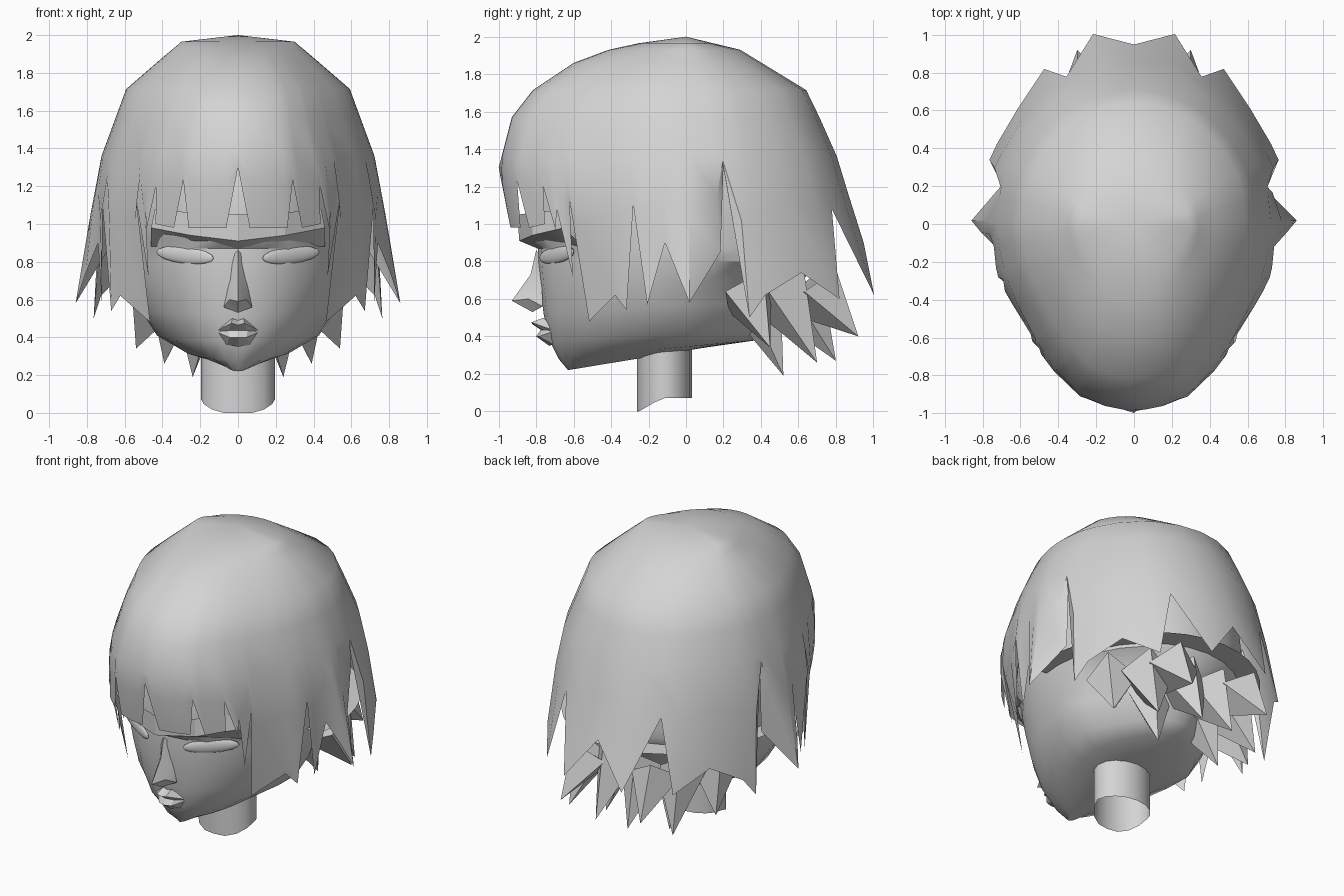
import bpy, bmesh, math
from mathutils import Vector

cube = bpy.data.objects.get("Cube")
if cube:
    bpy.data.objects.remove(cube, do_unlink=True)

GREY = (0.66, 0.66, 0.66, 1)
clay = bpy.data.materials.new("light_grey")
clay.use_nodes = True
clay.diffuse_color = GREY
clay.node_tree.nodes["Principled BSDF"].inputs["Base Color"].default_value = GREY


def make(name, verts, faces, angle=40):
    """Mesh object with consistent normals and angle-limited smoothing."""
    mesh = bpy.data.meshes.new(name)
    mesh.from_pydata(verts, [], faces)
    bm = bmesh.new()
    bm.from_mesh(mesh)
    bmesh.ops.remove_doubles(bm, verts=bm.verts, dist=0.0005)
    bmesh.ops.recalc_face_normals(bm, faces=bm.faces)
    bm.to_mesh(mesh)
    bm.free()
    mesh.materials.append(clay)
    obj = bpy.data.objects.new(name, mesh)
    bpy.context.collection.objects.link(obj)
    bpy.ops.object.select_all(action='DESELECT')
    obj.select_set(True)
    bpy.context.view_layer.objects.active = obj
    bpy.ops.object.shade_smooth_by_angle(angle=math.radians(angle))
    return obj


def loft(rings, closed=True):
    """Vertices and quads joining rings of equal length."""
    n = len(rings[0])
    verts = [p for ring in rings for p in ring]
    faces = []
    for r in range(len(rings) - 1):
        for i in range(n if closed else n - 1):
            j = (i + 1) % n
            faces.append((r * n + i, r * n + j, r * n + n + j, r * n + n + i))
    return verts, faces


def mirrored(name, half, faces, angle=30):
    """Half of a face part on the +x side, reflected across the centre."""
    n = len(half)
    verts = list(half) + [(-x, y, z) for x, y, z in half]
    make(name, verts, faces + [tuple(i + n for i in reversed(f)) for f in faces], angle)


def lookup(table, z):
    """Piecewise linear profile, listed from the top down."""
    for (za, a), (zb, b) in zip(table, table[1:]):
        if z >= zb:
            return a + (b - a) * (z - za) / (zb - za)
    return table[-1][1]


# Hair silhouettes: (height, reach)
SIDE = [(2, 0), (1.965, .3), (1.72, .59), (1.34, .73), (1, .79), (.58, .86)]
FRONT = [(2, 0), (1.95, .36), (1.86, .6), (1.75, .79), (1.57, .93), (1.3, 1), (.98, .94), (.5, .84)]
BACK = [(2, 0), (1.93, .29), (1.71, .65), (1.35, .81), (1.08, .89), (.62, 1.04)]


def hair_point(deg, z, scale=1, pull=1):
    """Point on the hair surface; the front half tapers, pull narrows it."""
    a = math.radians(deg)
    front = math.cos(a) > 0
    taper = 1 - .09 * math.sin(2 * a) ** 2 if front else 1
    x = lookup(SIDE, z) * math.sin(a) * taper * pull
    return (scale * x, -scale * lookup(FRONT if front else BACK, z) * math.cos(a), z)


# Jagged hem: angle from the front, height of tip or notch, sideways pull
HEM = [(0, 1.3, 1), (4.5, .98, 1), (12, .98, 1), (20, .98, 1), (24, 1.23, 1), (27, .98, 1),
       (37, 1, 1), (39, 1.2, 1), (42, .97, 1), (44, 1.08, 1), (47, .72, .85), (50, 1.12, 1),
       (52, .48, .75), (64, .62, .86), (68, .54, .88), (73, 1.1, 1), (76, .57, .88),
       (83, .9, .93), (87, .74, .97), (91, .58, 1), (101, .85, .87), (104, 1.3, .97),
       (109, .5, .94), (114, .62, .93), (128, .74, .93), (142, .6, .9), (151, 1.08, .95),
       (165, .62, .98), (180, .9, 1)]
hem = HEM + [(-d, z, p) for d, z, p in reversed(HEM[1:-1])]

# Hair cap with pointed locks
rings = [[hair_point(h[0], z) for h in hem] for z in (2, 1.965, 1.93, 1.86, 1.715, 1.57, 1.36)]
for t in (.4, 1):
    rings.append([hair_point(d, 1.36 + (z - 1.36) * t, 1, 1 + (p - 1) * t * t) for d, z, p in hem])
make("hair_cap", *loft(rings), 35)

# Underside of the hair, closing the gap to the head
turns = range(80, 281, 10)
make("hair_underside", *loft([[hair_point(d, .82, s) for d in turns] for s in (.88, .6)], False))


# Lower layer of spikes at the nape
def spike(name, tip, width):
    tip = Vector(tip)
    root = Vector((tip.x * .85, tip.y * .74, .64))
    out = Vector((tip.x, tip.y, 0)).normalized()
    side = Vector((-out.y, out.x, 0)) * width
    lift = Vector((0, 0, width * .7))
    base = [root - side, root + side, root + out * width * .8 + lift, root - out * width - lift]
    make(name, [tuple(p) for p in base + [tip]],
         [(0, 2, 4), (2, 1, 4), (1, 3, 4), (3, 0, 4), (0, 3, 1, 2)], 20)


for i, (x, y, z) in enumerate([(.24, .52, .19), (.39, .7, .26), (.54, .45, .34),
                               (.12, .8, .27), (.3, .92, .4)]):
    for label, s in (("left", 1), ("right", -1)):
        spike(f"nape_spike_{label}_{i + 1}", (s * x, y, z), .16)

# Head: height, half width, front, back, rise toward the nape
LEVELS = [(.22, .1, -.63, .1, .12), (.28, .3, -.68, .38, .1), (.38, .43, -.73, .46, .05),
          (.52, .53, -.76, .56, .08), (.68, .58, -.78, .64, .04), (.8, .61, -.79, .7, 0),
          (.87, .62, -.79, .72, 0), (.93, .62, -.85, .72, 0), (1.02, .63, -.86, .72, 0),
          (1.4, .6, -.82, .68, 0), (1.7, .42, -.58, .46, 0)]
COLS = 28
rings = []
for z, w, front, back, rise in LEVELS:
    ring = []
    for i in range(COLS):
        a = math.tau * i / COLS
        c = math.cos(a)
        y = front * c if c > 0 else -back * c
        narrow = 1 - .35 * max(0, -c) if z < .8 else 1
        ring.append((w * narrow * math.sin(a), y, z + rise * (y - front) / (back - front)))
    rings.append(ring)
verts, faces = loft(rings)
last = len(verts) - COLS
faces += [tuple(range(COLS)), tuple(range(last, last + COLS))]
make("head", verts, faces, 35)

# Neck: open tube, longer at the front
rings = [[], []]
for i in range(16):
    a = math.tau * i / 16
    x, y = .195 * math.sin(a), -.115 - .147 * math.cos(a)
    rings[0].append((x, y, .07 * min(1, max(0, (y + .25) / .12))))
    rings[1].append((x, y, .42))
make("neck", *loft(rings))

# Brow ridge, sloping back into the eye sockets
brow = [(0, -.9, 1.05), (.25, -.82, 1.06), (.44, -.63, 1.08),
        (0, -.89, .91), (.25, -.82, .94), (.46, -.65, .98),
        (0, -.77, .86), (.25, -.69, .88), (.46, -.55, .88)]
mirrored("brow", brow, [(r + i, r + i + 1, r + i + 4, r + i + 3) for r in (0, 3) for i in (0, 1)], 25)

# Eyes, almost flush with the face
for label, s in (("left", 1), ("right", -1)):
    bpy.ops.mesh.primitive_uv_sphere_add(segments=14, ring_count=8, radius=1,
                                         location=(s * .28, -.69, .835),
                                         rotation=(0, -s * .1, s * .54))
    eye = bpy.context.object
    eye.name = "eye_" + label
    eye.scale = (.18, .02, .045)
    eye.data.materials.append(clay)
    bpy.ops.object.shade_smooth_by_angle(angle=math.radians(40))

# Nose: bridge, tip, base, nostril wing, cheek side
nose = [(0, -.8, .86), (0, -.83, .73), (0, -.93, .59), (0, -.82, .53),
        (.075, -.765, .56), (.045, -.84, .6), (.04, -.77, .82), (.045, -.77, .7)]
mirrored("nose", nose, [(0, 6, 7, 1), (1, 7, 5, 2), (7, 4, 5), (5, 4, 3), (2, 5, 3)], 50)

# Lips: upper edge, upper crest, mouth line, lower crest, lower edge
lips = [(0, -.76, .49), (.03, -.76, .5), (.12, -.7, .43),
        (0, -.82, .465), (.035, -.825, .475), (0, -.775, .435), (.05, -.765, .435),
        (0, -.8, .4), (.045, -.785, .4), (0, -.73, .35), (.06, -.71, .36)]
mirrored("lips", lips, [(0, 1, 4, 3), (1, 2, 4), (3, 4, 6, 5), (4, 2, 6),
                        (5, 6, 8, 7), (6, 2, 8), (7, 8, 10, 9), (8, 2, 10)], 20)
